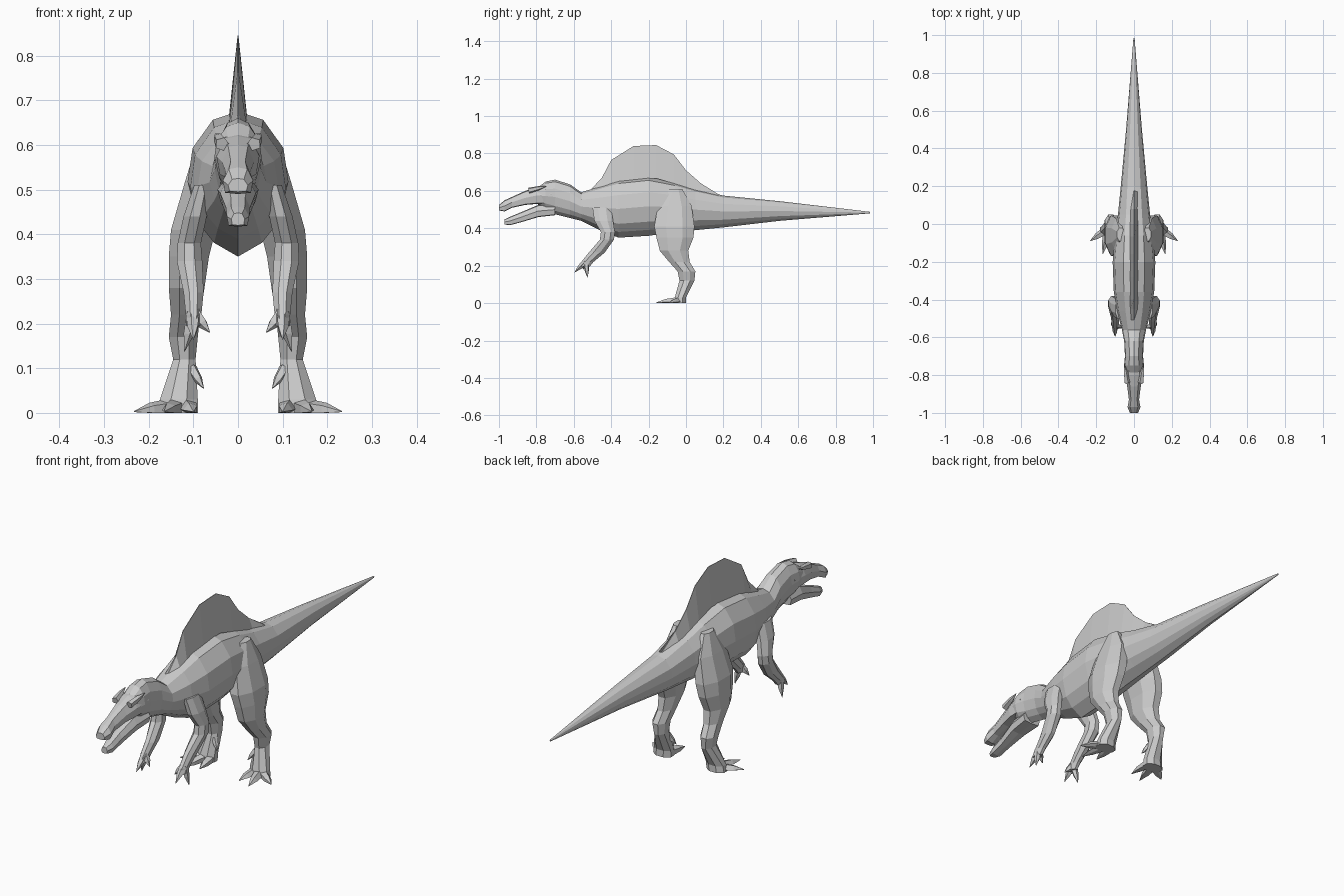
import bpy, bmesh, math
from mathutils import Vector

if "Cube" in bpy.data.objects:
    bpy.data.objects.remove(bpy.data.objects["Cube"])


def finish(name, bm, mirror=False):
    bmesh.ops.recalc_face_normals(bm, faces=bm.faces)
    me = bpy.data.meshes.new(name)
    bm.to_mesh(me)
    bm.free()
    ob = bpy.data.objects.new(name, me)
    bpy.context.collection.objects.link(ob)
    if mirror:
        ob.modifiers.new("mirror", 'MIRROR').use_mirror_merge = False
    return ob


def loft(bm, rings):
    rows = [[bm.verts.new(p) for p in r] for r in rings]
    n = len(rows[0])
    for a, b in zip(rows, rows[1:]):
        for i in range(n):
            j = (i + 1) % n
            bm.faces.new((a[i], a[j], b[j], b[i]))
    bm.faces.new(rows[0])
    bm.faces.new(rows[-1])


def spike(bm, base, tip, r, sides=5, mid=0.55):
    # tapered claw or toe, kept above the ground
    base, tip = Vector(base), Vector(tip)
    q = (tip - base).to_track_quat('Z', 'Y')
    rings = []
    for t, k in ((0, 1), (mid, 0.75), (1, 0.06)):
        c = base.lerp(tip, t)
        ring = []
        for i in range(sides):
            a = math.tau * i / sides
            p = c + q @ Vector((math.cos(a), math.sin(a), 0)) * r * k
            p.z = max(p.z, 0)
            ring.append(p)
        rings.append(ring)
    loft(bm, rings)


def section(y, zb, zt, w, shape):
    half = [(x * w, y, zb + t * (zt - zb)) for x, t in shape]
    return half + [(-x, yy, z) for x, yy, z in reversed(half[1:-1])]


def limb_ring(z, y0, y1, x0, x1):
    c, s = ((x0 + x1) / 2, (y0 + y1) / 2), ((x1 - x0) / 2, (y1 - y0) / 2)
    k = 1 / math.cos(math.pi / 8)
    return [(c[0] + s[0] * k * math.cos(math.tau * (i + .5) / 8),
             c[1] + s[1] * k * math.sin(math.tau * (i + .5) / 8), z) for i in range(8)]


ROUND = [(0, 1), (.5, .94), (.9, .74), (1, .5), (.82, .24), (.5, .1), (0, 0)]
BOXY = [(0, 1), (.6, .93), (1, .5), (.85, .05), (0, 0)]

# tail, torso and neck: y, bottom, top, half width
bm = bmesh.new()
loft(bm, [section(*s, ROUND) for s in [
    (.985, .48, .488, .003), (.5, .44, .545, .042), (.2, .405, .575, .07),
    (.05, .39, .61, .085), (-.06, .38, .645, .1), (-.2, .36, .675, .113),
    (-.36, .35, .658, .107), (-.46, .39, .625, .09), (-.56, .44, .592, .064),
    (-.62, .455, .635, .052), (-.7, .475, .66, .048), (-.75, .495, .65, .053),
    (-.79, .525, .62, .045)]])
finish("body", bm)

# upper head and snout
bm = bmesh.new()
loft(bm, [section(*s, BOXY) for s in [
    (-.72, .53, .635, .05), (-.8, .53, .62, .048), (-.86, .525, .6, .036),
    (-.93, .51, .568, .027), (-.97, .49, .55, .034), (-1, .495, .525, .022)]])
finish("upper_jaw", bm)

# lower jaw
bm = bmesh.new()
loft(bm, [section(*s, BOXY) for s in [
    (-.7, .47, .53, .046), (-.79, .46, .525, .04), (-.88, .433, .487, .027),
    (-.94, .417, .462, .025), (-.97, .42, .448, .015)]])
finish("lower_jaw", bm)

# brow ridges
bm = bmesh.new()
spike(bm, (.036, -.84, .602), (.05, -.745, .625), .016)
finish("brow_ridge", bm, True)

# back sail: wedge with broad base and thin top edge
bm = bmesh.new()
sail = [(-.53, .585, .58), (-.45, .67, .62), (-.4, .765, .64), (-.28, .84, .66),
        (-.16, .845, .667), (-.065, .795, .64), (0, .71, .62), (.08, .64, .59),
        (.18, .578, .57)]
loft(bm, [[(-.02, y, b), (-.001, y, t), (.001, y, t), (.02, y, b)] for y, t, b in sail])
finish("back_sail", bm)

# hind legs: z, y range, x range
bm = bmesh.new()
loft(bm, [limb_ring(*r) for r in [
    (.61, -.09, -.02, .05, .09), (.52, -.15, .03, .04, .118),
    (.41, -.17, .045, .05, .15), (.35, -.158, .04, .065, .155),
    (.28, -.14, .012, .075, .155), (.22, -.09, .02, .085, .15),
    (.17, -.045, .05, .09, .155), (.12, -.035, .045, .095, .145),
    (.03, -.06, 0, .09, .175), (0, -.065, 0, .09, .18)]])
finish("hind_leg", bm, True)

# feet
bm = bmesh.new()
for base, tip in (((.112, -.04, .01), (.1, -.135, .003)),
                  ((.14, -.045, .01), (.165, -.158, .003)),
                  ((.15, -.035, .01), (.232, -.09, .003))):
    spike(bm, base, tip, .023)
spike(bm, (.105, -.02, .1), (.077, -.04, .055), .014)
finish("foot_toes", bm, True)

# arms
bm = bmesh.new()
loft(bm, [limb_ring(*r) for r in [
    (.51, -.5, -.4, .06, .098), (.44, -.49, -.39, .07, .122),
    (.38, -.455, -.38, .083, .135), (.34, -.46, -.385, .08, .137),
    (.27, -.52, -.435, .077, .122), (.22, -.56, -.495, .082, .117),
    (.195, -.57, -.515, .085, .115)]])
finish("arm", bm, True)

# hand claws
bm = bmesh.new()
for tip in ((.063, -.55, .18), (.12, -.527, .138), (.1, -.595, .165)):
    spike(bm, (.1, -.535, .225), tip, .017)
finish("hand_claws", bm, True)
